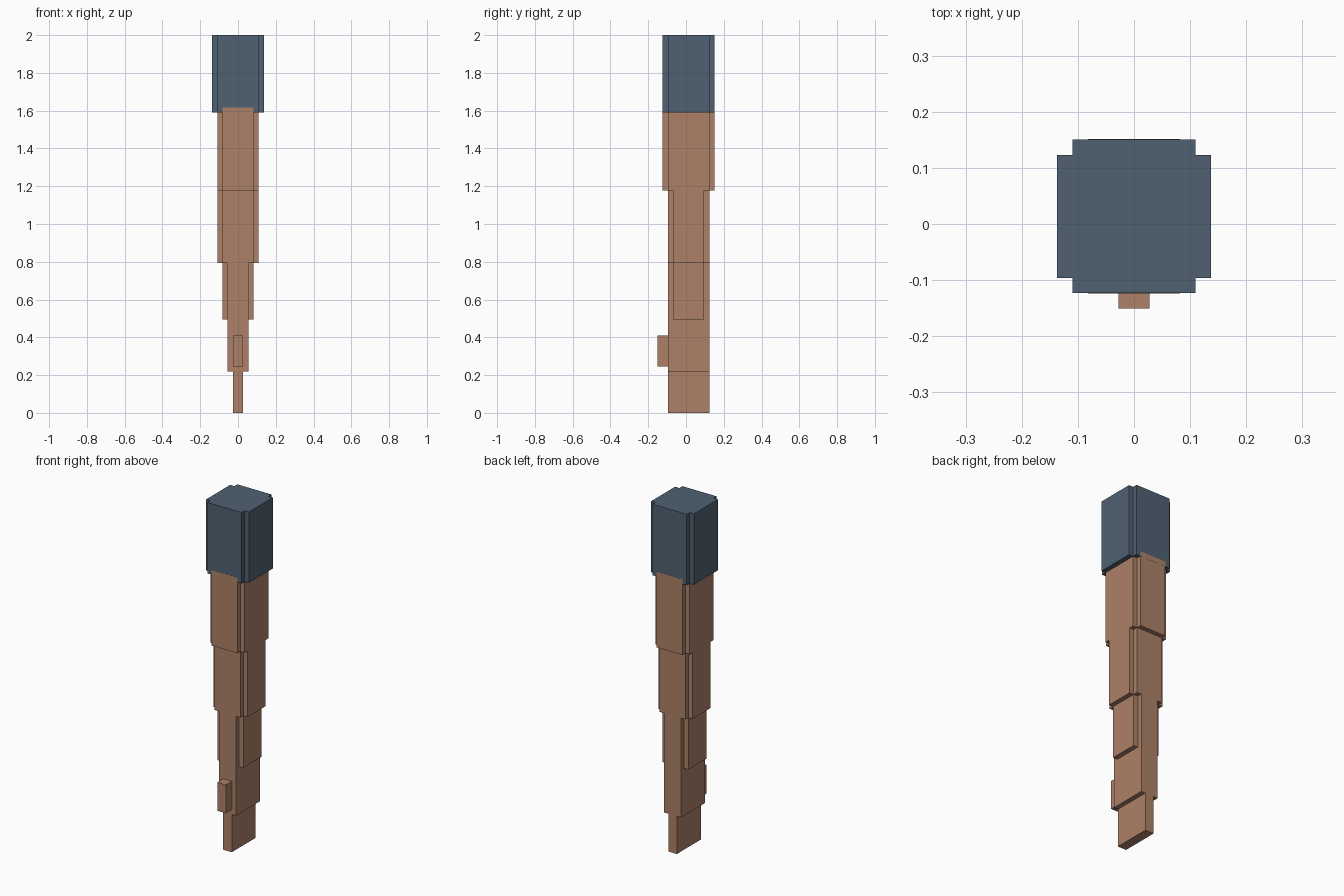
import bpy, bmesh

if "Cube" in bpy.data.objects:
    bpy.data.objects.remove(bpy.data.objects["Cube"])

U = 2 / 73      # one modelling step
CY = U / 2      # depth centre of the blade and handle


def material(name, colour):
    m = bpy.data.materials.new(name)
    m.diffuse_color = colour
    m.use_nodes = True
    m.node_tree.nodes["Principled BSDF"].inputs["Base Color"].default_value = m.diffuse_color
    return m


wood = material("wood", (0.42, 0.22, 0.14, 1))
grip = material("grip", (0.08, 0.12, 0.17, 1))


def prism(name, outline, z0, z1, mat):
    """Extrude an outline given in steps from z0 to z1."""
    bm = bmesh.new()
    face = bm.faces.new([bm.verts.new((x * U, y * U + CY, z0 * U)) for x, y in outline])
    top = bmesh.ops.extrude_face_region(bm, geom=[face])["geom"]
    bmesh.ops.translate(bm, vec=(0, 0, (z1 - z0) * U),
                        verts=[v for v in top if isinstance(v, bmesh.types.BMVert)])
    bmesh.ops.recalc_face_normals(bm, faces=bm.faces)
    mesh = bpy.data.meshes.new(name)
    bm.to_mesh(mesh)
    bm.free()
    mesh.materials.append(mat)
    obj = bpy.data.objects.new(name, mesh)
    bpy.context.collection.objects.link(obj)
    return obj


def rect(x, y0, y1):
    return [(-x, y0), (x, y0), (x, y1), (-x, y1)]


def cross(x, y):
    """Rectangle of half size x by y with one-step notched corners."""
    a, b = x - 1, y - 1
    return [(-a, -y), (a, -y), (a, -b), (x, -b), (x, b), (a, b),
            (a, y), (-a, y), (-a, b), (-x, b), (-x, -b), (-a, -b)]


# Handle block
prism("handle", cross(5, 5), 58, 73, grip)

# Stepped body, narrowing downwards
prism("upper_body", cross(4, 5), 43, 58, wood)
prism("middle_body", cross(4, 4), 29, 43, wood)
prism("lower_body", cross(3, 4), 18, 29, wood)
prism("blade", rect(2, -4, 4), 8, 18, wood)
prism("tip", rect(1, -4, 4), 0, 8, wood)

# Body tabs that lap over the bottom of the handle, front and back
for side, y0, y1 in (("front", -5.02, -4.5), ("back", 4.5, 5.02)):
    prism(side + "_tab", rect(3, y0, y1), 58, 59, wood)

# Small peg on the front of the blade
prism("front_peg", rect(1, -6, -4), 9, 15, wood)
